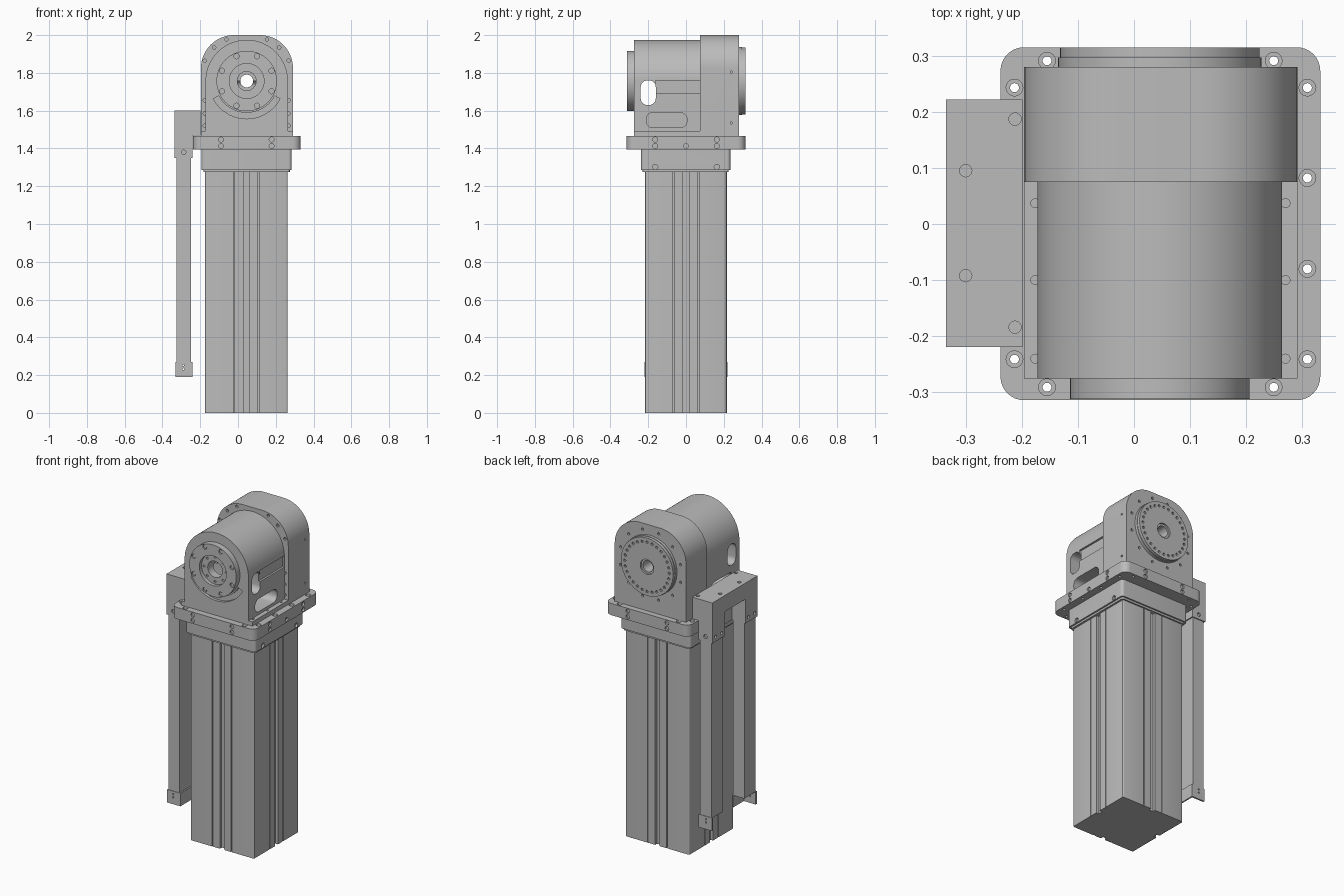
import bpy, bmesh
from math import cos, sin, pi, radians
from mathutils import Vector

if "Cube" in bpy.data.objects:
    bpy.data.objects.remove(bpy.data.objects["Cube"])

GREY = (0.5, 0.5, 0.5, 1)
metal = bpy.data.materials.new("machined_grey")
metal.use_nodes = True
metal.diffuse_color = GREY
metal.node_tree.nodes["Principled BSDF"].inputs["Base Color"].default_value = GREY

CX, CZ = 0.046, 1.757       # axis of the rotary head


# Profiles: lists of 2D points
def arc(cx, cy, r, a0, a1, n):
    return [(cx + r * cos(radians(a0 + (a1 - a0) * i / n)),
             cy + r * sin(radians(a0 + (a1 - a0) * i / n))) for i in range(n + 1)]


def circle(cx, cy, r, n=48):
    return arc(cx, cy, r, 0, 360, n)[:-1]


def rect(x0, y0, x1, y1, r=0.0, n=6):
    if r == 0:
        return [(x0, y0), (x1, y0), (x1, y1), (x0, y1)]
    return (arc(x1 - r, y1 - r, r, 0, 90, n) + arc(x0 + r, y1 - r, r, 90, 180, n)
            + arc(x0 + r, y0 + r, r, 180, 270, n) + arc(x1 - r, y0 + r, r, 270, 360, n))


# Solids: (profile, axis, low, high) extruded along an axis
PLACE = {"x": lambda u, v, w: (w, u, v), "y": lambda u, v, w: (u, w, v),
         "z": lambda u, v, w: (u, v, w)}


def mesh_of(name, solids):
    bm = bmesh.new()
    for pts, axis, lo, hi in solids:
        face = bm.faces.new([bm.verts.new(PLACE[axis](u, v, lo)) for u, v in pts])
        ext = bmesh.ops.extrude_face_region(bm, geom=[face])["geom"]
        shift = Vector(PLACE[axis](0, 0, hi - lo))
        bmesh.ops.translate(bm, vec=shift, verts=[e for e in ext if isinstance(e, bmesh.types.BMVert)])
    bmesh.ops.recalc_face_normals(bm, faces=bm.faces[:])
    me = bpy.data.meshes.new(name)
    bm.to_mesh(me)
    bm.free()
    ob = bpy.data.objects.new(name, me)
    bpy.context.collection.objects.link(ob)
    return ob


def part(name, solids, cuts=()):
    ob = mesh_of(name, solids)
    if cuts:
        cutter = mesh_of(name + "_cutter", cuts)
        cutter.hide_render = True
        mod = ob.modifiers.new("cut", "BOOLEAN")
        mod.operation, mod.solver, mod.object = "DIFFERENCE", "EXACT", cutter
        mod.use_self = True
        dg = bpy.context.evaluated_depsgraph_get()
        cut_mesh = bpy.data.meshes.new_from_object(ob.evaluated_get(dg))
        ob.modifiers.clear()
        ob.data = cut_mesh
        bpy.data.objects.remove(cutter)
    ob.data.materials.clear()
    ob.data.materials.append(metal)
    bpy.ops.object.select_all(action="DESELECT")
    ob.select_set(True)
    bpy.context.view_layer.objects.active = ob
    bpy.ops.object.shade_smooth_by_angle(angle=radians(30))
    return ob


def hole(u, v, r, axis, lo, hi, n=16):
    return (circle(u, v, r, n), axis, lo, hi)


def ring_of_holes(count, radius, r, lo, hi, start=0.0):
    return [hole(CX + radius * cos(2 * pi * i / count + start),
                 CZ + radius * sin(2 * pi * i / count + start), r, "y", lo, hi, 12)
            for i in range(count)]


BORE = hole(CX, CZ, 0.034, "y", -0.5, 0.5, 32)

# Column with slots running up each side
x0, x1, y0, y1 = -0.174, 0.262, -0.218, 0.217
slots = []
for off, half, deep in ((0, 0.015, 0.018), (-0.065, 0.003, 0.008), (0.065, 0.003, 0.008)):
    mx, my = (x0 + x1) / 2 + off, off
    slots += [(rect(mx - half, y0 - 1, mx + half, y0 + deep), "z", -1, 1.5),
              (rect(mx - half, y1 - deep, mx + half, y1 + 1), "z", -1, 1.5),
              (rect(x0 - 1, my - half, x0 + deep, my + half), "z", -1, 1.5),
              (rect(x1 - deep, my - half, x1 + 1, my + half), "z", -1, 1.5)]
part("column", [(rect(x0, y0, x1, y1, 0.008, 3), "z", 0, 1.28)], slots)

# Collar under the base plate
part("collar_lip", [(rect(-0.183, -0.229, 0.274, 0.226, 0.015), "z", 1.274, 1.29)])
part("collar", [(rect(-0.193, -0.238, 0.284, 0.235, 0.018), "z", 1.286, 1.396)],
     [hole(s * 0.163, 1.302, 0.014, "x", 0.272, 0.4) for s in (-1, 1)])

# Base plate with counterbored holes
spots = [(x, s * 0.291) for x in (-0.155, 0.249) for s in (-1, 1)]
spots += [(0.309, y) for y in (-0.241, -0.08, 0.082, 0.243)]
spots += [(-0.213, -0.241), (-0.213, 0.243)]
cuts = [hole(x, y, 0.008, "z", 1, 2) for x, y in spots]
cuts += [hole(x, y, 0.015, "z", 1.45, 2) for x, y in spots]
for z in (1.413, 1.447):
    for x in (-0.09, 0.178):
        cuts += [hole(x, z, 0.013, "y", -1, -0.305), hole(x, z, 0.013, "y", 0.305, 1)]
    cuts += [hole(y, z, 0.013, "x", 0.322, 1) for y in (-0.163, 0.163)]
cuts.append(hole(0, 1.413, 0.013, "x", 0.322, 1))
part("base_plate", [(rect(-0.238, -0.314, 0.332, 0.315, 0.042, 8), "z", 1.394, 1.466)], cuts)

# Foot flange of the head
part("foot_flange", [(rect(-0.196, -0.275, 0.291, 0.28), "z", 1.465, 1.492)],
     [hole(x, y, 0.008, "z", 1.475, 2) for x in (-0.176, 0.27) for y in (-0.24, -0.1, 0.037)])

# Barrel body with side windows, shelf and front crescent
barrel = [(CX - 0.218, 1.49), (CX + 0.218, 1.49)] + arc(CX, CZ, 0.218, 0, 180, 48)
crescent = arc(CX, CZ, 0.2, 208, 332, 24) + arc(CX, CZ, 0.168, 332, 208, 24)
part("barrel_body", [(barrel, "y", -0.275, 0.08)],
     [(rect(-0.24, 1.63, -0.16, 1.76, 0.035), "x", -1, 1),
      (rect(-0.21, 1.51, 0.005, 1.59, 0.035), "x", -1, 1),
      (rect(-0.162, 1.69, 0.074, 1.76), "x", 0.252, 1),
      (crescent, "y", -1, -0.258), BORE,
      hole(CX, CZ, 0.05, "y", -1, -0.22, 32)])

# Front output ring with bolts
part("front_ring", [(circle(CX, CZ, 0.16, 64), "y", -0.312, -0.274)],
     [hole(CX, CZ, 0.092, "y", -1, -0.29, 48), hole(CX, CZ, 0.05, "y", -1, 1, 32)]
     + ring_of_holes(8, 0.142, 0.014, -1, -0.303, pi / 8)
     + ring_of_holes(8, 0.076, 0.007, -1, -0.283))
part("front_ring_bolts", ring_of_holes(8, 0.142, 0.01, -0.308, -0.3, pi / 8))

# Rear housing with rounded top and flange holes
hx0, hx1, r = -0.196, 0.291, 0.175
shell = ([(hx0, 1.488), (hx1, 1.488)] + arc(hx1 - r, 2 - r, r, 0, 90, 20)
         + arc(hx0 + r, 2 - r, r, 90, 180, 20))
cuts = [BORE]
for s in (-1, 1):
    flange = [(CX + s * 0.222, z) for z in (1.52, 1.585, 1.655, 1.865)]
    flange += [(CX + s * 0.172, 1.934), (CX + s * 0.107, 1.977)]
    for u, v in flange:
        cuts.append(hole(u, v, 0.009, "y", 0, 0.09, 12))
cuts += ring_of_holes(12, 0.212, 0.008, 0.268, 1, pi / 12)
cuts += [hole(0.24, z, 0.006, "x", 0.28, 1, 8) for z in (1.535, 1.805)]
part("rear_housing", [(shell, "y", 0.075, 0.28)], cuts)

# Rear turntable: stepped disc with a ring of small holes
part("rear_disc_step", [(circle(CX, CZ, 0.181, 64), "y", 0.279, 0.297)], [BORE])
part("rear_disc", [(circle(CX, CZ, 0.178, 64), "y", 0.296, 0.315)],
     [BORE, hole(CX, CZ, 0.046, "y", 0.305, 1, 32)]
     + ring_of_holes(28, 0.152, 0.008, 0.305, 1))

# Side bracket: L section hooked over the base plate, open in the middle
hook = [(-0.335, 1.35), (-0.241, 1.35), (-0.241, 1.468), (-0.199, 1.468),
        (-0.199, 1.6), (-0.335, 1.6)]
screws = [(-0.3, 0.095), (-0.3, -0.092), (-0.212, 0.187), (-0.212, -0.184)]
part("side_bracket", [(hook, "y", -0.219, 0.222)],
     [(rect(-0.1, 1.2, 0.1, 1.5), "x", -1, -0.245)]
     + [hole(x, y, 0.011, "z", 1.59, 2) for x, y in screws]
     + [hole(-0.288, 1.38, 0.012, "y", -1, -0.21), hole(-0.288, 1.38, 0.012, "y", 0.212, 1)]
     + [hole(y, 1.38, 0.01, "x", -1, -0.325) for y in (-0.19, -0.13, 0.13, 0.19)])

# Hanging rails with angled end feet
for label, s in (("front", -1), ("back", 1)):
    a, b = sorted((s * 0.105, s * 0.216))
    part(label + "_rail", [(rect(-0.325, a, -0.248, b), "z", 0.265, 1.36)])
    c, d = sorted((s * 0.209, s * 0.219))
    part(label + "_rail_foot",
         [(rect(-0.33, c, -0.24, d), "z", 0.19, 0.27),
          (rect(-0.249, a, -0.24, b), "z", 0.19, 0.27)],
         [hole(-0.29, z, 0.005, "y", -1, 1, 8) for z in (0.232, 0.252)])
